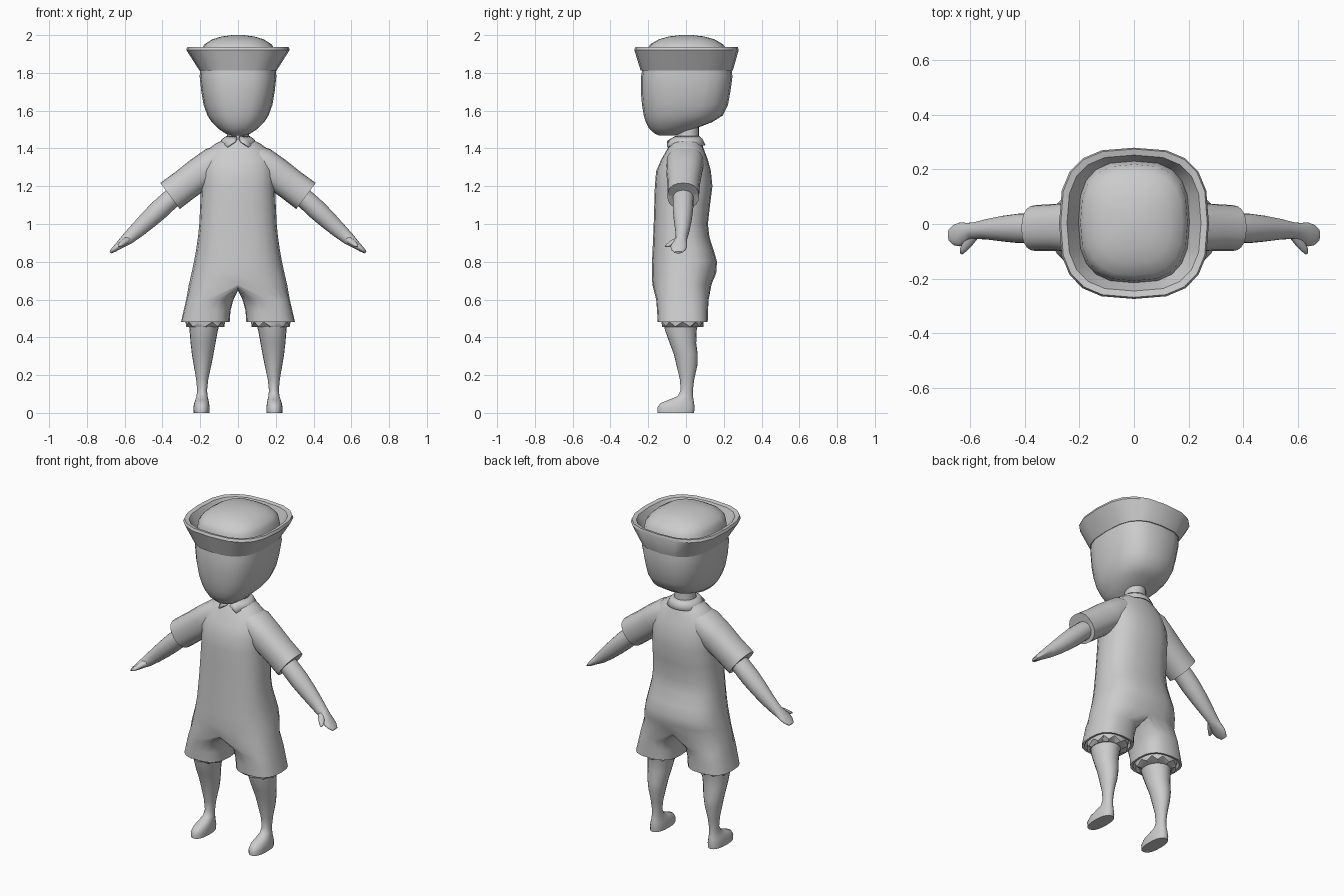
import bpy, bmesh, math
from mathutils import Vector

grey = bpy.data.materials.new("plain_grey")
grey.diffuse_color = (0.6, 0.6, 0.6, 1)
N = 20


def spow(v, p):
    return math.copysign(abs(v) ** p, v)


def oval(k, n=2.0):
    """Point k of a superellipse, starting at the front and passing +x."""
    a = -math.pi / 2 + 2 * math.pi * k / N
    return spow(math.cos(a), 2 / n), spow(math.sin(a), 2 / n)


def level(z, x0, x1, y0, y1, n=2.0):
    """Horizontal ring spanning x0..x1 and y0..y1."""
    cx, cy, hx, hy = (x0 + x1) / 2, (y0 + y1) / 2, (x1 - x0) / 2, (y1 - y0) / 2
    return [Vector((cx + hx * u, cy + hy * v, z)) for u, v in (oval(k, n) for k in range(N))]


def sym(z, hx, y0, y1, n=2.0):
    return level(z, -hx, hx, y0, y1, n)


def sweep(stations, n=2.0):
    """Rings along a path in x and z: (x, y, z, half thickness, half width in y)."""
    rings = []
    for i, (x, y, z, t, w) in enumerate(stations):
        a, b = stations[max(i - 1, 0)], stations[min(i + 1, len(stations) - 1)]
        d = Vector((b[0] - a[0], 0, b[2] - a[2])).normalized()
        up = Vector((-d.z, 0, d.x))
        rings.append([Vector((x, y, z)) + up * t * u + Vector((0, w * v, 0))
                      for u, v in (oval(k, n) for k in range(N))])
    return rings


def flip(rings):
    return [[Vector((-p.x, p.y, p.z)) for p in r] for r in rings]


def build(name, lofts, caps=(True, True), angle=40, closed=True):
    bm = bmesh.new()
    for rings in lofts:
        vs = [[bm.verts.new(p) for p in r] for r in rings]
        m = len(vs[0])
        for a, b in zip(vs, vs[1:]):
            for k in range(m if closed else m - 1):
                j = (k + 1) % m
                bm.faces.new((a[k], a[j], b[j], b[k]))
        if caps[0]:
            bm.faces.new(vs[0])
        if caps[1]:
            bm.faces.new(vs[-1])
    bmesh.ops.remove_doubles(bm, verts=bm.verts, dist=0.0004)
    bmesh.ops.recalc_face_normals(bm, faces=bm.faces)
    me = bpy.data.meshes.new(name)
    bm.to_mesh(me)
    bm.free()
    ob = bpy.data.objects.new(name, me)
    bpy.context.collection.objects.link(ob)
    me.materials.append(grey)
    bpy.ops.object.select_all(action='DESELECT')
    ob.select_set(True)
    bpy.context.view_layer.objects.active = ob
    bpy.ops.object.shade_smooth_by_angle(angle=math.radians(angle))
    return ob


def pair(name, rings, **kw):
    build("right_" + name, [rings], **kw)
    build("left_" + name, [flip(rings)], **kw)


# Head: broad rounded box tapering to the chin
build("head", [[
    sym(1.468, .03, -.14, -.06), sym(1.478, .065, -.165, -.02, 2.2),
    sym(1.505, .105, -.195, .05, 2.3), sym(1.54, .14, -.213, .14, 2.4),
    sym(1.575, .162, -.224, .195, 2.5), sym(1.63, .182, -.233, .222, 2.6),
    sym(1.70, .194, -.239, .235, 2.7), sym(1.78, .203, -.238, .246, 2.8),
    sym(1.86, .198, -.225, .236, 2.8)]], angle=60)

# Hat: flared turned-up brim, inner wall and domed crown in one skin
build("hat", [[
    sym(1.812, .204, -.24, .248, 2.8), sym(1.922, .274, -.274, .279, 2.8),
    sym(1.937, .268, -.268, .274, 2.8), sym(1.932, .245, -.245, .252, 2.8),
    sym(1.86, .203, -.215, .23, 2.8), sym(1.925, .196, -.208, .218, 2.7),
    sym(1.952, .177, -.188, .195, 2.6), sym(1.978, .135, -.143, .15, 2.5),
    sym(1.993, .085, -.09, .095, 2.3), sym(2.0, .03, -.03, .035)]], angle=38)

# Neck
build("neck", [[sym(1.38, .07, -.06, .075), sym(1.44, .06, -.052, .068),
                sym(1.54, .058, -.05, .068)]])

# Collar: open strip with two pointed flaps in front
collar = []
for z, r, y0, y1 in ((1.465, .062, -.058, .07), (1.45, .085, -.085, .088), (1.418, .106, -.1, .104)):
    row = []
    for k in range(N + 1):
        a = -math.pi / 2 + .12 + (2 * math.pi - .24) * k / N
        p = Vector((r * math.cos(a), (y0 + y1) / 2 + (y1 - y0) / 2 * math.sin(a), z))
        if z < 1.43 and k in (1, N - 1):      # flap tips
            p += Vector((math.copysign(.015, p.x), -.01, -.008))
        elif z < 1.43 and k in (0, N):        # notch at the opening
            p.z += .022
        row.append(p)
    collar.append(row)
col = build("collar", [collar], caps=(False, False), closed=False)
col.modifiers.new("thickness", 'SOLIDIFY').thickness = .008

# Suit: torso that splits at the crotch into two wide shorts legs
torso = [
    sym(1.45, .07, -.065, .075), sym(1.425, .12, -.085, .085), sym(1.395, .16, -.1, .095, 2.2),
    sym(1.34, .188, -.132, .116, 2.4), sym(1.28, .195, -.158, .132, 2.5),
    sym(1.2, .196, -.165, .14, 2.5), sym(1.1, .2, -.168, .127, 2.5),
    sym(1.0, .205, -.171, .116, 2.5), sym(.93, .212, -.174, .124, 2.5),
    sym(.86, .222, -.177, .147, 2.5), sym(.8, .233, -.18, .164, 2.5),
    sym(.74, .246, -.181, .16, 2.5), sym(.68, .26, -.178, .135, 2.5)]
hip = torso[-1]
split = [p.copy() for p in hip[:N // 2 + 1]]
for k in range(N // 2 + 1, N):
    c = math.cos(math.pi * (k - N / 2) / (N / 2))
    split.append(Vector((0, -.0215 + .1565 * c, .68 - .033 * math.sqrt(1 - c * c))))
leg = [split, level(.60, .024, .274, -.158, .12, 2.5), level(.54, .04, .288, -.153, .116, 2.6),
       level(.48, .044, .302, -.15, .115, 2.7), level(.482, .058, .288, -.136, .101, 2.7),
       level(.53, .07, .27, -.125, .09, 2.5)]
build("suit", [torso, leg, flip(leg)], caps=(False, False), angle=45)

# Short sleeves with a hollow cuff
pair("sleeve", sweep([
    (.06, -.005, 1.37, .06, .08), (.12, -.005, 1.328, .085, .1), (.2, -.01, 1.268, .088, .094),
    (.28, -.012, 1.208, .085, .086), (.36, -.015, 1.148, .086, .084),
    (.352, -.015, 1.154, .074, .073), (.30, -.012, 1.194, .06, .06)], 2.3), angle=35)

# Arms ending in flat hands
pair("arm", sweep([
    (.26, -.012, 1.21, .05, .055), (.36, -.015, 1.128, .052, .055), (.42, -.016, 1.073, .053, .054),
    (.48, -.017, 1.017, .048, .047), (.535, -.019, .966, .041, .038), (.585, -.024, .922, .033, .03),
    (.61, -.032, .902, .026, .036), (.635, -.038, .882, .019, .044),
    (.658, -.04, .864, .014, .038), (.676, -.04, .85, .007, .022)]), angle=60)

# Thumbs
thumb = []
for x, y, z, r in ((.59, -.045, .915, .018), (.61, -.075, .9, .015), (.625, -.095, .888, .011),
                   (.632, -.11, .882, .004)):
    thumb.append([Vector((x + r * u, y + .5 * r * u, z + r * v)) for u, v in map(oval, range(N))])
pair("thumb", thumb, angle=60)

# Ruffled underlayer showing below the shorts hem
ruffle = [level(.53, .06, .285, -.13, .095, 2.4), level(.47, .068, .278, -.128, .092, 2.3),
          level(.455, .098, .262, -.118, .066)]
for k, p in enumerate(ruffle[1]):
    p.z += .012 if k % 2 else -.014
pair("ruffle", ruffle, angle=35)

# Bare legs running down into the feet
pair("leg", [
    level(.5, .09, .262, -.122, .07), level(.44, .106, .257, -.112, .057),
    level(.37, .119, .251, -.087, .054), level(.31, .13, .244, -.064, .062),
    level(.25, .142, .234, -.05, .06), level(.18, .157, .222, -.033, .044),
    level(.12, .164, .216, -.028, .036), level(.088, .161, .22, -.045, .037),
    level(.07, .157, .226, -.09, .04), level(.052, .153, .232, -.135, .043, 2.2),
    level(.028, .15, .236, -.152, .045, 2.4), level(0, .151, .235, -.15, .043, 2.4)], angle=50)
